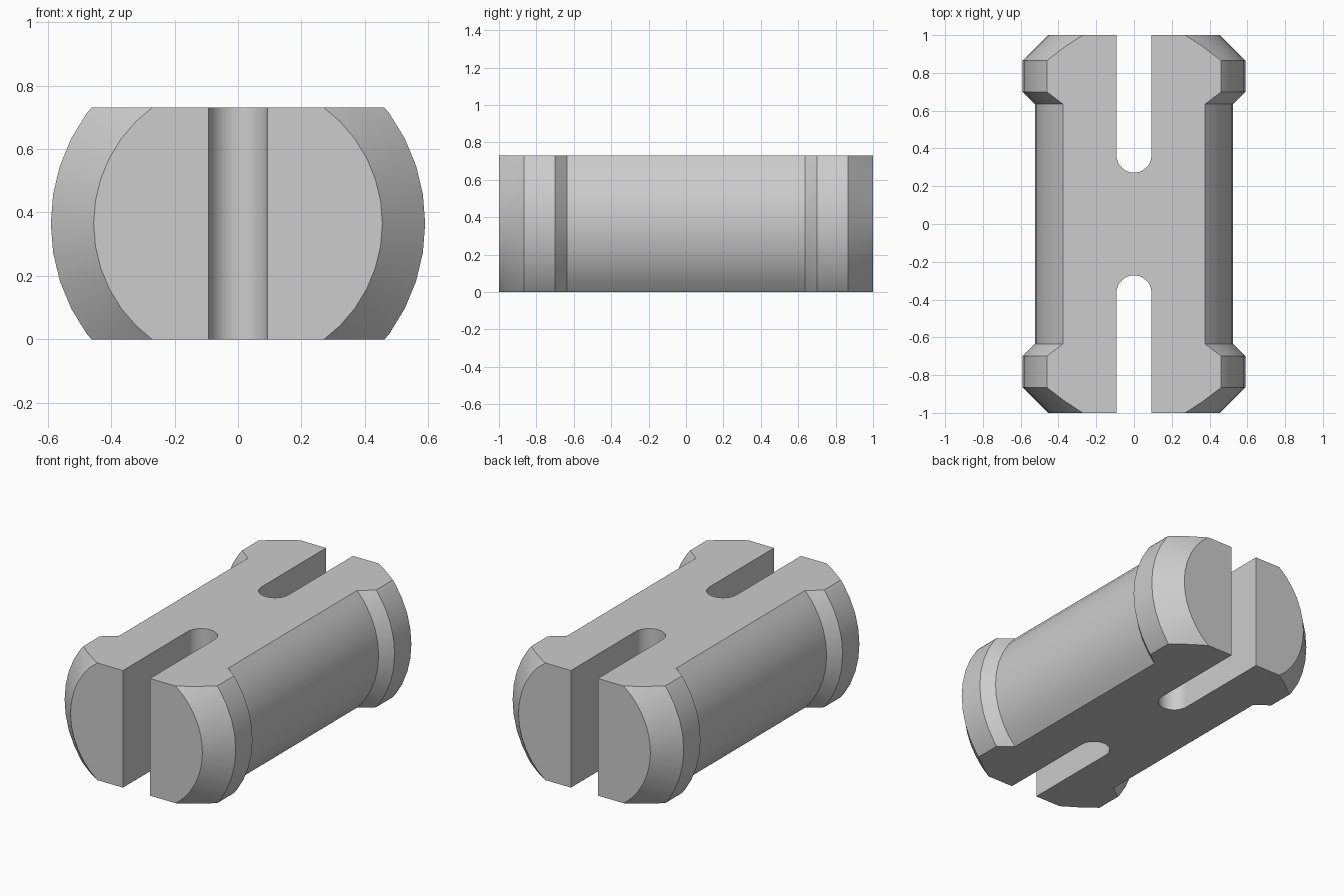
import bpy, bmesh, math
from mathutils import Matrix, Vector

cube = bpy.data.objects.get("Cube")
if cube:
    bpy.data.objects.remove(cube, do_unlink=True)

HEIGHT = 0.73        # distance between the two flats
SLOT_HALF = 0.093    # half width of each end slot
SLOT_END = 0.272     # deepest point of a slot, measured from the middle
SEGMENTS = 40

grey = bpy.data.materials.new("plain grey")
grey.use_nodes = True
GREY = (0.604, 0.604, 0.604, 1)
grey.diffuse_color = GREY
grey.node_tree.nodes["Principled BSDF"].inputs["Base Color"].default_value = GREY


def add_object(name, bm):
    bmesh.ops.recalc_face_normals(bm, faces=bm.faces)
    mesh = bpy.data.meshes.new(name)
    bm.to_mesh(mesh)
    bm.free()
    mesh.materials.append(grey)
    obj = bpy.data.objects.new(name, mesh)
    bpy.context.collection.objects.link(obj)
    return obj


# Turned pin body: (radius, y) half profile, mirrored to the other end
half = [(0.525, 0.635), (0.59, 0.70), (0.59, 0.865), (0.455, 1.0)]
profile = [(r, -y) for r, y in reversed(half)] + half
bm = bmesh.new()
rings = []
for r, y in profile:
    turns = [2 * math.pi * i / SEGMENTS for i in range(SEGMENTS)]
    rings.append([bm.verts.new((r * math.cos(a), y, r * math.sin(a))) for a in turns])
for a, b in zip(rings, rings[1:]):
    for i in range(SEGMENTS):
        j = (i + 1) % SEGMENTS
        bm.faces.new((a[i], a[j], b[j], b[i]))
bm.faces.new(rings[0])
bm.faces.new(rings[-1])

# Flats cut along the top and bottom
for side in (1, -1):
    cut = bmesh.ops.bisect_plane(
        bm, geom=bm.verts[:] + bm.edges[:] + bm.faces[:],
        plane_co=(0, 0, side * HEIGHT / 2), plane_no=(0, 0, side), clear_outer=True)
    edges = [e for e in cut["geom_cut"] if isinstance(e, bmesh.types.BMEdge)]
    bmesh.ops.contextual_create(bm, geom=edges)
bmesh.ops.translate(bm, verts=bm.verts, vec=(0, 0, HEIGHT / 2))
pin = add_object("connector_pin", bm)


def slot_cutter(side):
    """Round-ended prism that opens one end of the pin."""
    bm = bmesh.new()
    centre = SLOT_END + SLOT_HALF
    outline = [(SLOT_HALF, 1.2), (-SLOT_HALF, 1.2)]
    for i in range(25):
        a = math.pi + math.pi * i / 24
        outline.append((SLOT_HALF * math.cos(a), centre + SLOT_HALF * math.sin(a)))
    face = bm.faces.new([bm.verts.new((x, side * y, -0.2)) for x, y in outline])
    top = bmesh.ops.extrude_face_region(bm, geom=[face])["geom"]
    moved = [v for v in top if isinstance(v, bmesh.types.BMVert)]
    bmesh.ops.translate(bm, verts=moved, vec=(0, 0, HEIGHT + 0.4))
    cutter = add_object("slot_cutter", bm)
    cutter.hide_render = True
    return cutter


# Slots in the front and back ends
bpy.ops.object.select_all(action='DESELECT')
bpy.context.view_layer.objects.active = pin
pin.select_set(True)
for side in (-1, 1):
    cutter = slot_cutter(side)
    mod = pin.modifiers.new("slot", 'BOOLEAN')
    mod.operation = 'DIFFERENCE'
    mod.solver = 'EXACT'
    mod.object = cutter
    bpy.ops.object.modifier_apply(modifier=mod.name)
    bpy.data.objects.remove(cutter, do_unlink=True)

bpy.ops.object.shade_smooth_by_angle(angle=math.radians(25))
